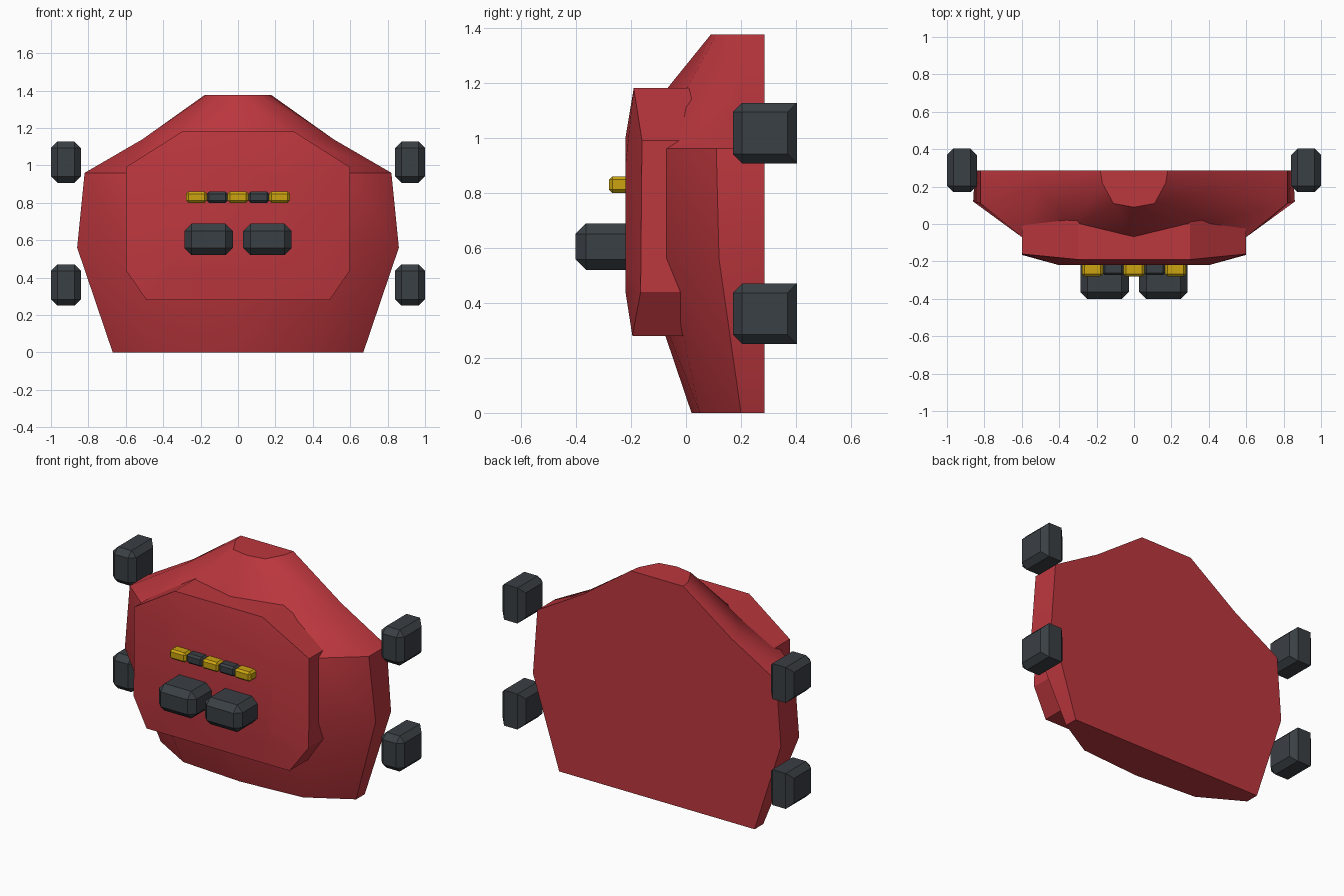
import bpy, bmesh, math

if "Cube" in bpy.data.objects:
    bpy.data.objects.remove(bpy.data.objects["Cube"], do_unlink=True)


def material(name, color):
    m = bpy.data.materials.new(name)
    m.use_nodes = True
    m.diffuse_color = (*color, 1)
    m.node_tree.nodes["Principled BSDF"].inputs["Base Color"].default_value = (*color, 1)
    return m


RED = material("red shell", (0.5, 0.038, 0.048))
DARK = material("dark grey", (0.042, 0.05, 0.058))
YELLOW = material("yellow", (0.6, 0.37, 0.005))


def finish(bm, name, mat, smooth=None):
    bmesh.ops.recalc_face_normals(bm, faces=bm.faces)
    mesh = bpy.data.meshes.new(name)
    bm.to_mesh(mesh)
    bm.free()
    mesh.materials.append(mat)
    ob = bpy.data.objects.new(name, mesh)
    bpy.context.collection.objects.link(ob)
    if smooth:
        bpy.ops.object.select_all(action="DESELECT")
        ob.select_set(True)
        bpy.context.view_layer.objects.active = ob
        bpy.ops.object.shade_smooth_by_angle(angle=math.radians(smooth))
    return ob


def loft(name, rings, mat, smooth):
    """Skin closed rings of equal length and cap both ends."""
    bm = bmesh.new()
    loops = [[bm.verts.new(p) for p in ring] for ring in rings]
    n = len(loops[0])
    for a, b in zip(loops, loops[1:]):
        for i in range(n):
            j = (i + 1) % n
            bm.faces.new((a[i], a[j], b[j], b[i]))
    bm.faces.new(loops[0])
    bm.faces.new(loops[-1])
    return finish(bm, name, mat, smooth)


def block(name, lo, hi, bevel, mat):
    """Chamfered box; the top and bottom edges of its back stay square."""
    bm = bmesh.new()
    bmesh.ops.create_cube(bm, size=1)
    for v in bm.verts:
        v.co = [(l + h) / 2 + c * (h - l) for l, h, c in zip(lo, hi, v.co)]
    edges = [e for e in bm.edges
             if not all(abs(v.co.y - hi[1]) < 1e-5 for v in e.verts)
             or abs(e.verts[0].co.z - e.verts[1].co.z) > 1e-5]
    bmesh.ops.bevel(bm, geom=edges, offset=bevel, segments=1, affect="EDGES")
    return finish(bm, name, mat)


# Shell: horizontal slices, each half given as back, ridge, shoulder, centre
BACK = 0.285
slices = [
    (0.00, 0.67, (0.67, 0.20), (0.41, 0.05), 0.02),
    (0.56, 0.85, (0.86, 0.12), (0.60, -0.07), -0.17),
    (0.96, 0.82, (0.82, 0.11), (0.60, -0.07), -0.16),
    (1.14, 0.51, (0.51, 0.20), (0.33, -0.02), -0.10),
    (1.375, 0.18, (0.17, 0.22), (0.11, 0.11), 0.09),
]
rings = []
for z, back, ridge, shoulder, centre in slices:
    half = [(back, BACK), ridge, shoulder]
    outline = half + [(0, centre)] + [(-x, y) for x, y in reversed(half)]
    rings.append([(x, y, z) for x, y in outline])
loft("shell", rings, RED, 32)


# Raised front panel: buried back, rim and domed face
def mirrored(half):
    return half + [(-x, y, z) for x, y, z in reversed(half)]


rim = [(0.30, -0.19, 1.18), (0.60, -0.16, 0.99), (0.60, -0.165, 0.44), (0.49, -0.195, 0.28)]
face = [(0.20, -0.22, 1.00), (0.40, -0.22, 0.90), (0.40, -0.22, 0.52), (0.33, -0.22, 0.44)]
buried = [(x, 0.03, z) for x, y, z in rim]
loft("front_panel", [mirrored(buried), mirrored(rim), mirrored(face)], RED, 32)

# Side pads and front grips, one per side
for side, s in (("left", 1), ("right", -1)):
    def span(a, b):
        return sorted((s * a, s * b))

    x0, x1 = span(0.84, 1.0)
    for level, z in (("lower", 0.25), ("upper", 0.907)):
        block(f"{side}_{level}_pad", (x0, 0.17, z), (x1, 0.403, z + 0.22), 0.034, DARK)
    x0, x1 = span(0.028, 0.287)
    block(f"{side}_grip", (x0, -0.402, 0.52), (x1, -0.17, 0.688), 0.038, DARK)

# Striped bar of alternating segments
step = 0.111
for i in range(5):
    x = (i - 2) * step
    yellow = i % 2 == 0
    front = -0.28 if yellow else -0.274
    block(f"bar_segment_{i + 1}", (x - step / 2, front, 0.80), (x + step / 2, -0.2, 0.86),
          0.012, YELLOW if yellow else DARK)
